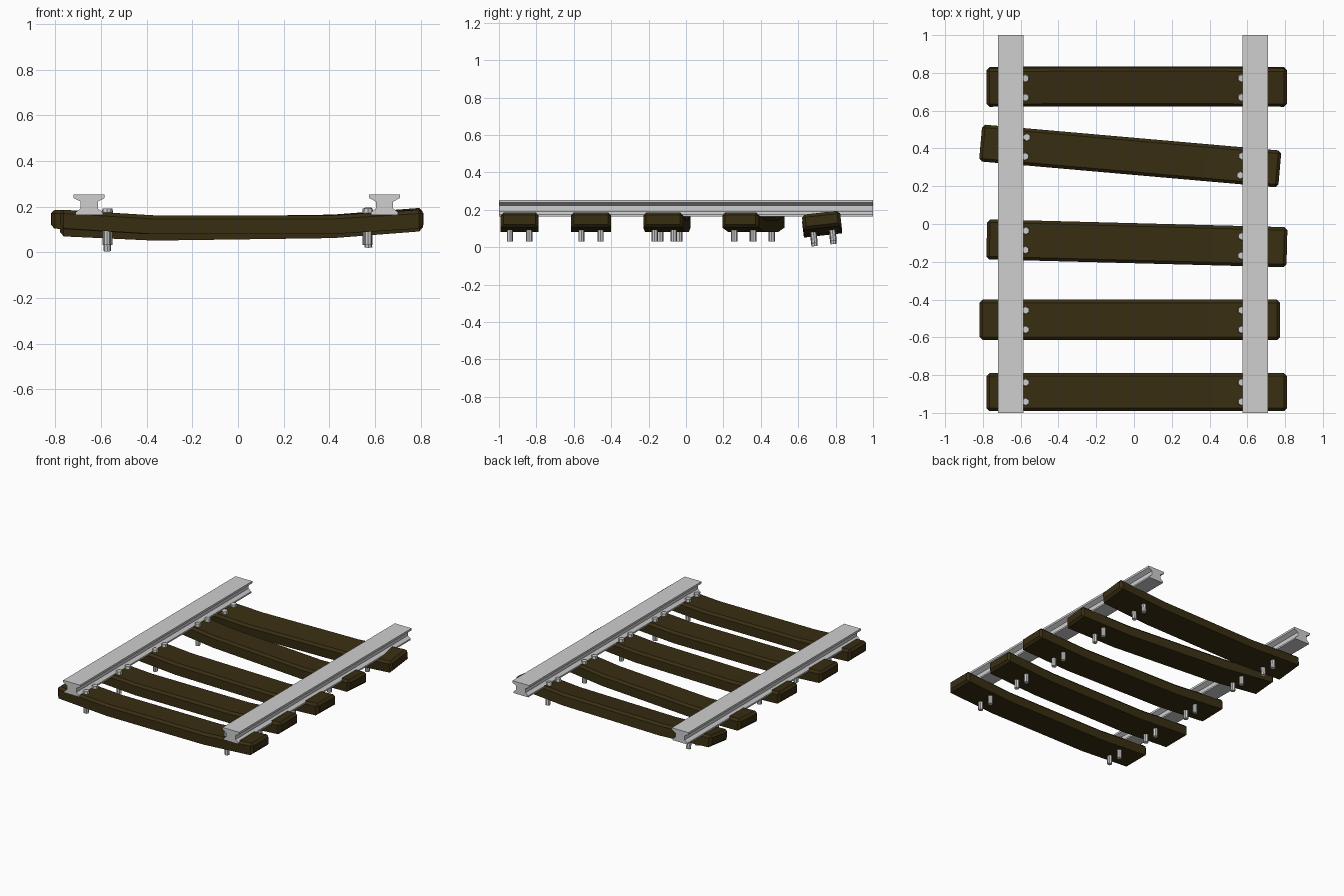
import bpy, bmesh, math
from mathutils import Matrix, Vector

if "Cube" in bpy.data.objects:
    bpy.data.objects.remove(bpy.data.objects["Cube"])


def material(name, rgb):
    m = bpy.data.materials.new(name)
    m.diffuse_color = (*rgb, 1)
    m.use_nodes = True
    m.node_tree.nodes["Principled BSDF"].inputs["Base Color"].default_value = m.diffuse_color
    return m


WOOD = material("dark wood", (0.040, 0.027, 0.006))
STEEL = material("light steel", (0.62, 0.62, 0.62))


def finish(bm, name, mat, matrix=Matrix()):
    bmesh.ops.recalc_face_normals(bm, faces=bm.faces[:])
    mesh = bpy.data.meshes.new(name)
    bm.to_mesh(mesh)
    bm.free()
    mesh.materials.append(mat)
    ob = bpy.data.objects.new(name, mesh)
    ob.matrix_world = matrix
    bpy.context.collection.objects.link(ob)
    return ob


def loft(bm, rings):
    """Skin matching closed rings of points and cap both ends."""
    rows = [[bm.verts.new(p) for p in r] for r in rings]
    n = len(rows[0])
    for a, b in zip(rows, rows[1:]):
        for i in range(n):
            j = (i + 1) % n
            bm.faces.new((a[i], a[j], b[j], b[i]))
    bm.faces.new(rows[0])
    bm.faces.new(rows[-1])


# Rails: I-shaped profile (half width, height) swept along y
HALF = [(0.060, 0.164), (0.060, 0.175), (0.038, 0.192),
        (0.038, 0.222), (0.068, 0.238), (0.068, 0.253)]
PROFILE = HALF + [(-x, z) for x, z in reversed(HALF)]
for name, cx in (("left_rail", -0.652), ("right_rail", 0.642)):
    bm = bmesh.new()
    loft(bm, [[(cx + x, y, z) for x, z in PROFILE] for y in (-1, 1)])
    finish(bm, name, STEEL)

MID_Z = 0.121      # height of a tie's middle
THICK = 0.082


def tie(name, matrix, width):
    """Bent plank with upturned ends and chamfered top and end edges."""
    bm = bmesh.new()
    w, t = width / 2, THICK / 2
    rings = []
    for x, dz in ((-0.795, 0.025), (-0.385, 0), (0.40, 0), (0.795, 0.025)):
        rings.append([(x, -w, dz - t), (x, w, dz - t),
                      (x, w, dz + t), (x, -w, dz + t)])
    loft(bm, rings)
    bmesh.ops.recalc_face_normals(bm, faces=bm.faces[:])
    sharp = []
    for e in bm.edges:
        a, b = e.verts
        along = abs(a.co.x - b.co.x) > 0.01
        low = a.co.z < 0 and b.co.z < 0
        if e.calc_face_angle() > 0.5 and not (along and low):
            sharp.append(e)
    bmesh.ops.bevel(bm, geom=sharp, offset=0.016, offset_type='OFFSET',
                    segments=1, profile=0.5, affect='EDGES')
    finish(bm, name, WOOD, matrix)


def bolts(name, matrix, cx):
    """Two bolts beside each rail: hexagonal head and long shank."""
    bm = bmesh.new()
    for x in (-0.574 - cx, 0.570 - cx):
        for y in (-0.051, 0.051):
            for r, sides, z0, z1 in ((0.017, 8, -0.090, 0.045),
                                     (0.023, 6, 0.040, 0.072)):
                bmesh.ops.create_cone(
                    bm, cap_ends=True, segments=sides, radius1=r,
                    radius2=r * (1 if sides == 8 else 0.85), depth=z1 - z0,
                    matrix=Matrix.Translation((x, y, (z0 + z1) / 2)))
    finish(bm, name, STEEL, matrix)


# Ties: centre x, centre y, lift, width, turn about z, tilt about x, roll about y
TIES = [
    (0.015, -0.890, 0, 0.202, 0, 0, 0),
    (-0.022, -0.508, 0, 0.214, 0, 0, 0),
    (0.015, -0.102, 0, 0.212, -1.5, 0, 0),
    (-0.020, 0.360, 0, 0.196, -5, 0, 0),
    (0.015, 0.728, -0.012, 0.205, 0, 6.5, -0.8),
]
for i, (cx, cy, lift, width, turn, tilt, roll) in enumerate(TIES, 1):
    m = Matrix.Translation((cx, cy, MID_Z + lift))
    for angle, axis in ((turn, 'Z'), (roll, 'Y'), (tilt, 'X')):
        m = m @ Matrix.Rotation(math.radians(angle), 4, axis)
    tie(f"wooden_tie_{i}", m, width)
    bolts(f"tie_bolts_{i}", m, cx)
